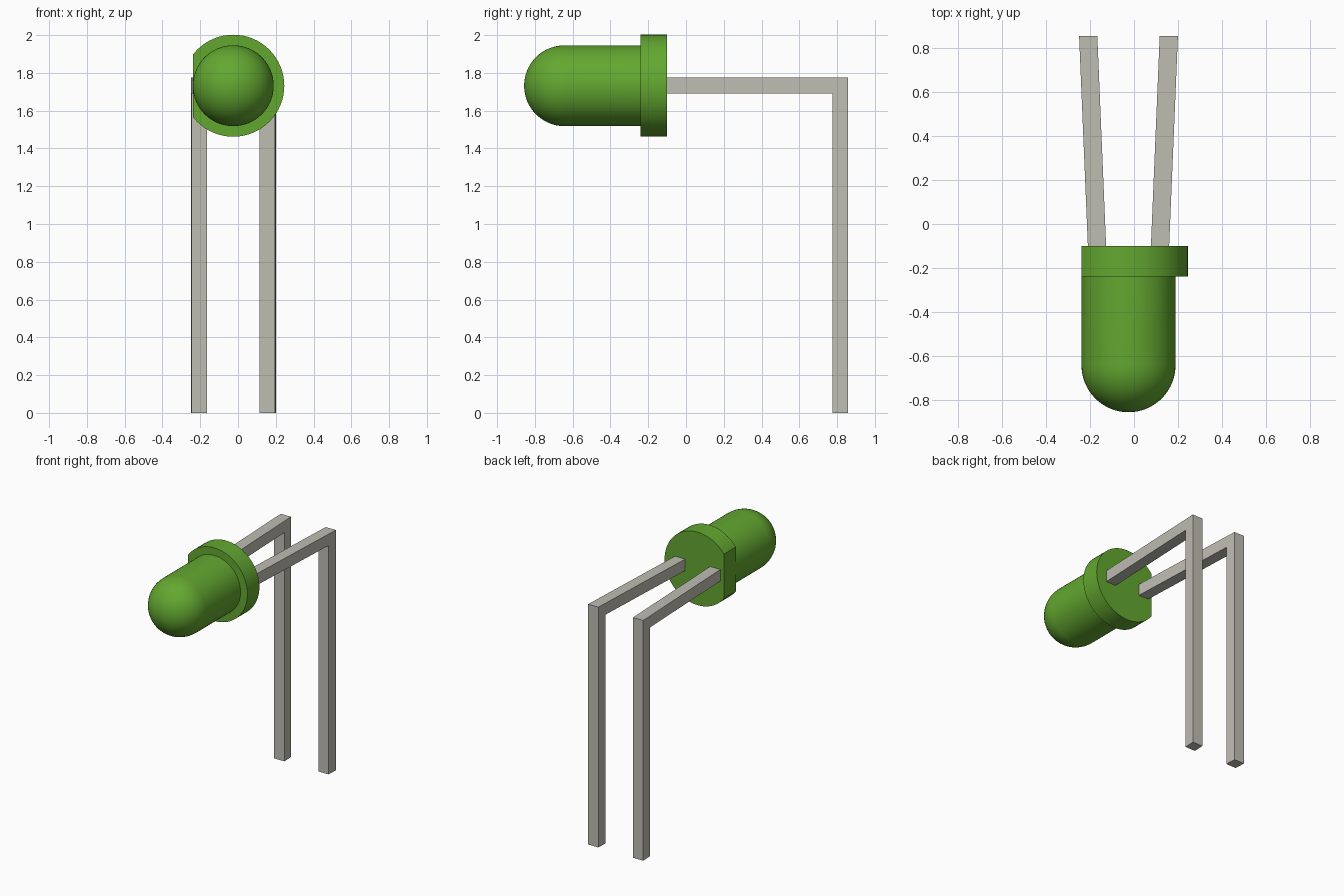
import bpy, bmesh
from math import sin, cos, pi, radians
from mathutils import Matrix, Vector

cube = bpy.data.objects.get("Cube")
if cube:
    bpy.data.objects.remove(cube, do_unlink=True)

AXIS_X, AXIS_Z = -0.025, 1.732      # centre line of the lamp, running along y
BODY_R, FLANGE_R = 0.214, 0.27
TIP, DOME, FRONT, BACK = -0.857, -0.643, -0.24, -0.10


def material(name, rgb):
    mat = bpy.data.materials.new(name)
    mat.use_nodes = True
    mat.diffuse_color = (*rgb, 1)
    mat.node_tree.nodes["Principled BSDF"].inputs["Base Color"].default_value = (*rgb, 1)
    return mat


def finish(name, bm, mat, smooth=False):
    bmesh.ops.recalc_face_normals(bm, faces=bm.faces)
    mesh = bpy.data.meshes.new(name)
    bm.to_mesh(mesh)
    bm.free()
    obj = bpy.data.objects.new(name, mesh)
    bpy.context.collection.objects.link(obj)
    mesh.materials.append(mat)
    if smooth:
        bpy.ops.object.select_all(action='DESELECT')
        obj.select_set(True)
        bpy.context.view_layer.objects.active = obj
        bpy.ops.object.shade_smooth_by_angle(angle=radians(30))
    return obj


def lathe(profile, steps=64):
    """Spin (radius, y) points around the lamp's centre line."""
    bm = bmesh.new()
    verts = [bm.verts.new((AXIS_X + r, y, AXIS_Z)) for r, y in profile]
    edges = [bm.edges.new(pair) for pair in zip(verts, verts[1:])]
    bmesh.ops.spin(bm, geom=verts + edges, cent=(AXIS_X, 0, AXIS_Z),
                   axis=(0, 1, 0), angle=2 * pi, steps=steps)
    bmesh.ops.remove_doubles(bm, verts=bm.verts, dist=0.0005)
    return bm


green = material("green plastic", (0.125, 0.39, 0.03))
metal = material("grey metal", (0.52, 0.51, 0.45))

# Domed lens
arc = [(BODY_R * sin(a), DOME - (DOME - TIP) * cos(a))
       for a in (pi / 2 * i / 16 for i in range(17))]
finish("lens", lathe(arc + [(BODY_R, FRONT)]), green, True)

# Flange with one flat side, level with the lens wall
bm = lathe([(0, FRONT), (FLANGE_R, FRONT), (FLANGE_R, BACK), (0, BACK)])
cut = bmesh.ops.bisect_plane(bm, geom=bm.verts[:] + bm.edges[:] + bm.faces[:],
                             plane_co=(AXIS_X - BODY_R, 0, 0), plane_no=(-1, 0, 0),
                             clear_outer=True)
bmesh.ops.holes_fill(bm, edges=[e for e in bm.edges if e.is_boundary], sides=0)
finish("flange", bm, green, True)

# Bent legs, splaying apart toward the back
TOP, UNDER, INNER, END, WIDTH = 1.775, 1.69, 0.775, 0.857, 0.083
outline = [(BACK, TOP), (END, TOP), (END, 0), (INNER, 0), (INNER, UNDER), (BACK, UNDER)]
for side, name in ((1, "left_leg"), (-1, "right_leg")):
    bm = bmesh.new()
    face = bm.faces.new([bm.verts.new((0, y, z)) for y, z in outline])
    out = bmesh.ops.extrude_face_region(bm, geom=[face])
    moved = [v for v in out["geom"] if isinstance(v, bmesh.types.BMVert)]
    bmesh.ops.translate(bm, verts=moved, vec=(WIDTH, 0, 0))
    for v in bm.verts:
        splay = 0.102 + 0.04 * (v.co.y - BACK) / (END - BACK)
        v.co.x = AXIS_X + side * (v.co.x + splay)
    finish(name, bm, metal)
